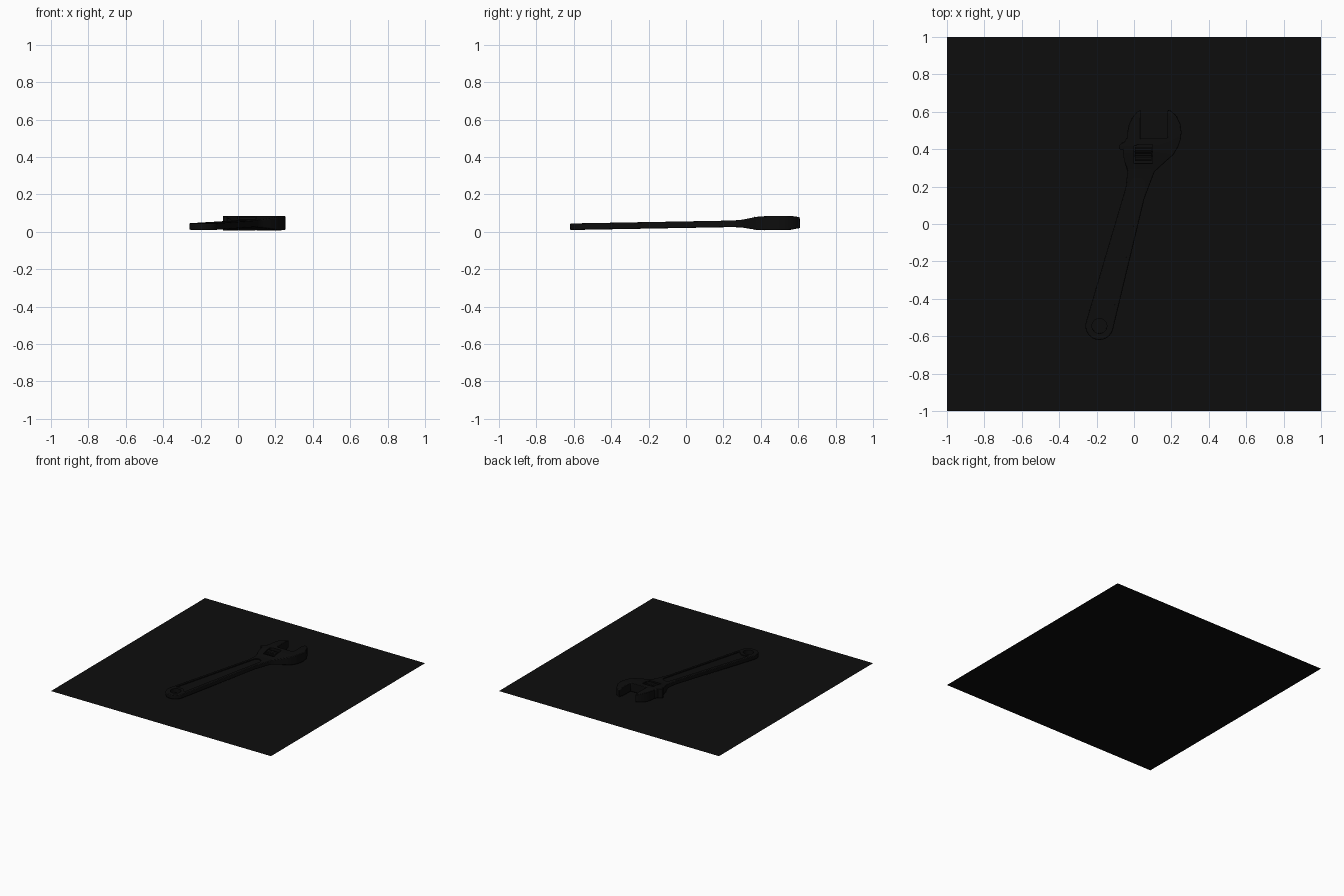
import bpy, bmesh
from math import sin, cos, radians, pi, atan
from mathutils import Matrix, Vector

if "Cube" in bpy.data.objects:
    bpy.data.objects.remove(bpy.data.objects["Cube"], do_unlink=True)

black = bpy.data.materials.new("black")
black.use_nodes = True
colour = (0.004, 0.004, 0.004, 1)
black.diffuse_color = colour
black.node_tree.nodes["Principled BSDF"].inputs["Base Color"].default_value = colour

# The tool lies slightly tipped because its head is thicker than its handle
TILT = Matrix.Translation((0, 0, 0.0385)) @ Matrix.Rotation(atan(0.018), 4, 'X')
# Handle axis: origin at the hanging hole, first coordinate runs along the handle
END = Vector((-0.185, -0.545))
ANGLE = radians(15)
THICKNESS = [(-1, .0175), (.25, .0175), (.3, .021), (.34, .028),
             (.38, .035), (.42, .0375), (.56, .0375), (.62, .027)]


def on_handle(u, v):
    return (END.x + u * sin(ANGLE) + v * cos(ANGLE),
            END.y + u * cos(ANGLE) - v * sin(ANGLE))


def arc(u, radius, start, stop, steps):
    """Arc on the handle axis; angles in degrees, measured from the axis."""
    angles = [radians(start + (stop - start) * i / steps) for i in range(steps + 1)]
    return [on_handle(u + radius * cos(a), radius * sin(a)) for a in angles]


def half_thickness(y):
    for (y0, t0), (y1, t1) in zip(THICKNESS, THICKNESS[1:]):
        if y <= y1:
            return t0 + (t1 - t0) * (y - y0) / (y1 - y0)
    return THICKNESS[-1][1]


def finish(name, bm):
    bmesh.ops.recalc_face_normals(bm, faces=bm.faces[:])
    mesh = bpy.data.meshes.new(name)
    bm.to_mesh(mesh)
    bm.free()
    mesh.materials.append(black)
    ob = bpy.data.objects.new(name, mesh)
    bpy.context.collection.objects.link(ob)
    ob.matrix_world = TILT
    return ob


def prism(name, outline, low, high, contoured=False):
    bm = bmesh.new()
    face = bm.faces.new([bm.verts.new((x, y, low)) for x, y in outline])
    new = bmesh.ops.extrude_face_region(bm, geom=[face])["geom"]
    for v in new:
        if isinstance(v, bmesh.types.BMVert):
            v.co.z = high
    if contoured:
        for y, _ in THICKNESS[1:-1]:
            bmesh.ops.bisect_plane(bm, geom=bm.verts[:] + bm.edges[:] + bm.faces[:],
                                   plane_co=(0, y, 0), plane_no=(0, 1, 0))
        for v in bm.verts:
            v.co.z *= half_thickness(v.co.y)
    return finish(name, bm)


def bevel(ob, width=0.005):
    mod = ob.modifiers.new("soft edges", 'BEVEL')
    mod.width, mod.segments = width, 2
    mod.limit_method, mod.angle_limit = 'ANGLE', radians(40)


def cut(ob, cutter):
    cutter.hide_render = True
    cutter.hide_viewport = True
    mod = ob.modifiers.new("cut", 'BOOLEAN')
    mod.operation, mod.object, mod.solver = 'DIFFERENCE', cutter, 'EXACT'


def smooth(ob):
    bpy.ops.object.select_all(action='DESELECT')
    ob.select_set(True)
    bpy.context.view_layer.objects.active = ob
    bpy.ops.object.shade_smooth_by_angle(angle=radians(35))


# Ground sheet
bpy.ops.mesh.primitive_plane_add(size=2)
sheet = bpy.context.object
sheet.name = "ground_sheet"
sheet.data.materials.append(black)

# Handle, head and fixed jaw as one body
body_outline = arc(0, .075, 270, 90, 12) + [
    on_handle(.72, .056), (.11, .28), (.165, .33), (.21, .37), (.237, .415),
    (.25, .455), (.254, .49), (.248, .535), (.225, .58), (.2, .603), (.18, .61),
    (.18, .46), (-.04, .46), (-.058, .43), (-.06, .39), (-.053, .34),
    (-.035, .28), on_handle(.75, -.056)]
body = prism("wrench_body", body_outline, -1, 1, contoured=True)
bevel(body)

# Recessed panels on both faces of the handle
panel = (arc(.785, .034, -90, 90, 10) + [on_handle(.045, .052)]
         + arc(0, .064, 50, -50, 8) + [on_handle(.045, -.052)])
cut(body, prism("upper_panel_cutter", panel, .010, .06))
cut(body, prism("lower_panel_cutter", panel, -.06, -.010))

# Hanging hole and window for the adjusting screw
cut(body, prism("hole_cutter", arc(0, .04, 0, 345, 23), -.1, .1))
window = [(0, .325), (.1, .325), (.1, .425), (0, .425)]
cut(body, prism("window_cutter", window, -.1, .1))
smooth(body)

# Sliding jaw with its foot
jaw_outline = [(.035, .61), (.035, .44), (.035, .428), (-.068, .395), (-.08, .405),
               (-.08, .42), (-.068, .432), (-.036, .445), (-.036, .49),
               (-.027, .535), (-.005, .575), (.015, .598)]
jaw = prism("sliding_jaw", jaw_outline, -1, 1, contoured=True)
bevel(jaw, .003)
smooth(jaw)

# Knurled adjusting screw lying across the window
bm = bmesh.new()
teeth = 16
ring = []
for i in range(teeth * 2):
    r = .038 if i % 2 else .031
    a = pi * i / teeth
    ring.append(bm.verts.new((.006, .375 + r * cos(a), r * sin(a))))
face = bm.faces.new(ring)
for v in bmesh.ops.extrude_face_region(bm, geom=[face])["geom"]:
    if isinstance(v, bmesh.types.BMVert):
        v.co.x = .094
finish("adjusting_screw", bm)

# Pin that carries the screw
bm = bmesh.new()
bmesh.ops.create_cone(bm, cap_ends=True, segments=16, radius1=.015, radius2=.015, depth=.13,
                      matrix=Matrix.Translation((.05, .375, 0)) @ Matrix.Rotation(pi / 2, 4, 'Y'))
finish("screw_pin", bm)
